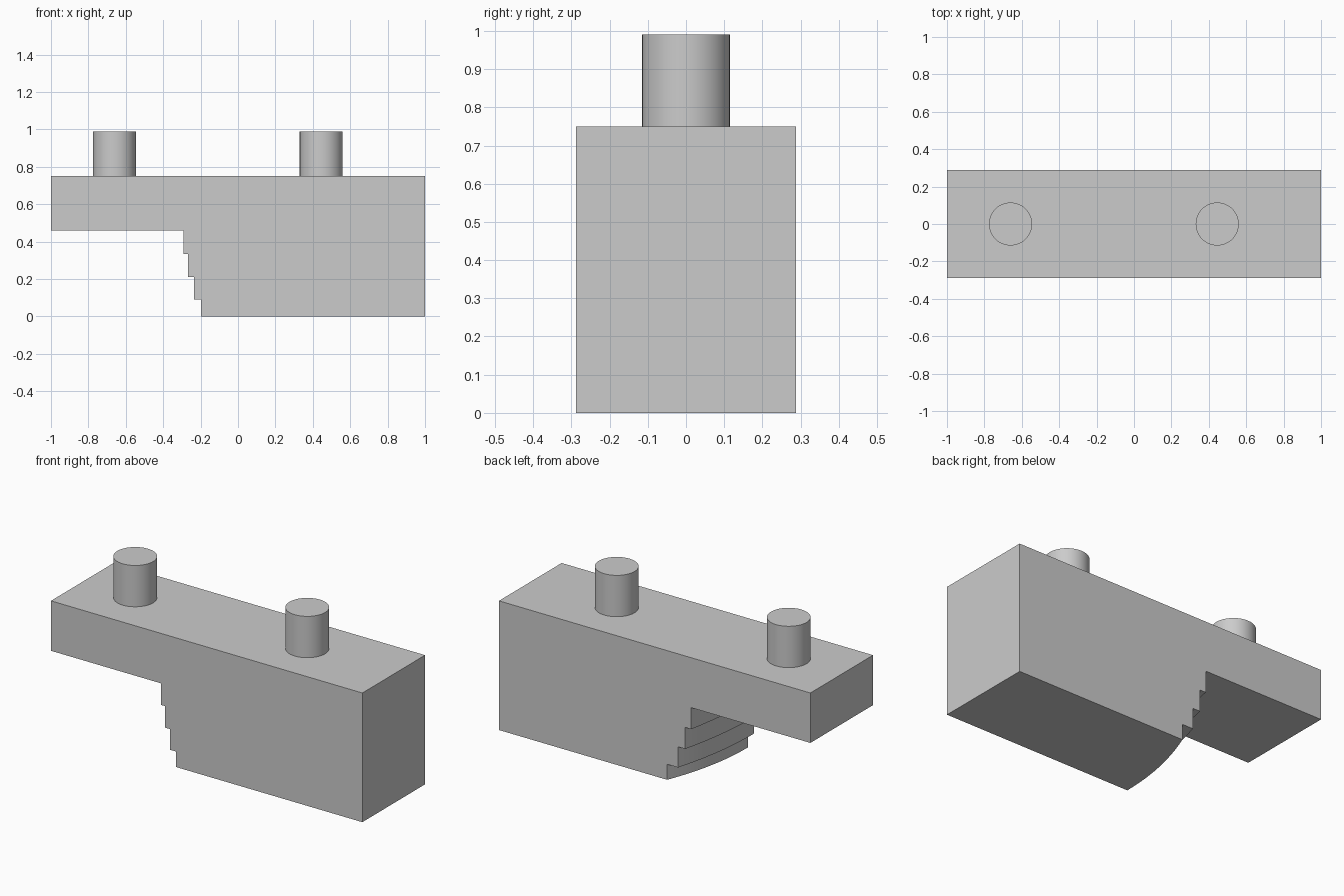
import bpy, bmesh, math

cube = bpy.data.objects.get("Cube")
if cube:
    bpy.data.objects.remove(cube, do_unlink=True)

grey = bpy.data.materials.new("light_grey")
grey.use_nodes = True
colour = (0.6, 0.6, 0.6, 1)
grey.diffuse_color = colour
grey.node_tree.nodes["Principled BSDF"].inputs["Base Color"].default_value = colour

HALF_DEPTH = 0.2875
BEAM_BOTTOM, BEAM_TOP = 0.46, 0.75
SLICES = 12
# Each step: front x, back x, top height
STEPS = [(-0.197, -0.08, 0.09), (-0.235, -0.15, 0.21),
         (-0.267, -0.196, 0.335), (-0.292, -0.235, BEAM_BOTTOM)]


def side_profile(t):
    """Stepped side outline at depth t, from front (0) to back (1)."""
    points, floor = [(1, 0)], 0
    for front, back, top in STEPS:
        x = front + (back - front) * t * t
        points += [(x, floor), (x, top)]
        floor = top
    return points + [(-1, BEAM_BOTTOM), (-1, BEAM_TOP), (1, BEAM_TOP)]


# Body: stepped profile lofted from front to back, so the steps curve in plan
bm = bmesh.new()
rings = []
for i in range(SLICES + 1):
    t = i / SLICES
    y = HALF_DEPTH * (2 * t - 1)
    rings.append([bm.verts.new((x, y, z)) for x, z in side_profile(t)])
for a, b in zip(rings, rings[1:]):
    for j in range(len(a)):
        k = (j + 1) % len(a)
        bm.faces.new((a[j], a[k], b[k], b[j]))
bm.faces.new(rings[0])
bm.faces.new(rings[-1])
bmesh.ops.dissolve_limit(bm, angle_limit=math.radians(0.2),
                         verts=bm.verts[:], edges=bm.edges[:])
bmesh.ops.recalc_face_normals(bm, faces=bm.faces[:])
mesh = bpy.data.meshes.new("stepped_body")
bm.to_mesh(mesh)
bm.free()
body = bpy.data.objects.new("stepped_body", mesh)
bpy.context.collection.objects.link(body)
body.data.materials.append(grey)

# Two round pegs on top
for name, x in (("right_peg", -0.66), ("left_peg", 0.445)):
    bpy.ops.mesh.primitive_cylinder_add(vertices=48, radius=0.115, depth=0.24,
                                        location=(x, 0, BEAM_TOP + 0.12))
    peg = bpy.context.object
    peg.name = name
    peg.data.materials.append(grey)

# Smooth the curved walls, keep corners sharp
bpy.ops.object.select_all(action="DESELECT")
for obj in bpy.context.collection.objects:
    if obj.type == "MESH" and obj.name in ("stepped_body", "right_peg", "left_peg"):
        obj.select_set(True)
        bpy.context.view_layer.objects.active = obj
bpy.ops.object.shade_smooth_by_angle(angle=math.radians(30))
